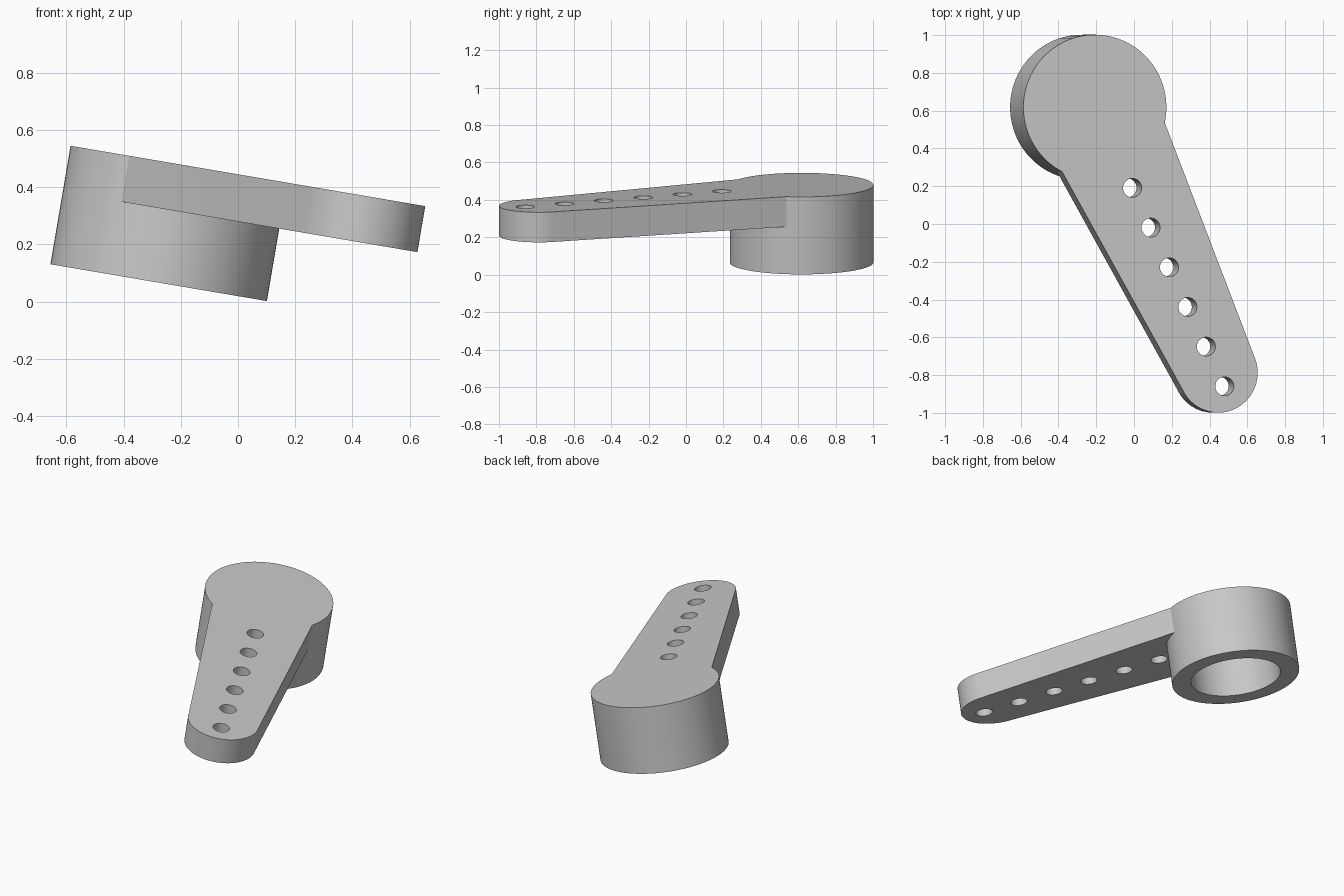
import bpy
import bmesh
import math
from mathutils import Matrix

default = bpy.data.objects.get("Cube")
if default:
    bpy.data.objects.remove(default, do_unlink=True)

# Dimensions in the lever's own frame: hub axis at the origin, top at z = 0, arm along +x
HUB_R, HUB_H, BORE_R = 0.384, 0.42, 0.27
ARM_T, TIP_X, TIP_R = 0.163, 1.553, 0.212
ROOT_X, ROOT_HALF = 0.243, 0.304
HOLE_R, HOLE_X, HOLE_STEP = 0.05, 0.472, 0.2322


def arc(cx, radius, start, end, steps):
    angles = [start + (end - start) * i / steps for i in range(steps + 1)]
    return [(cx + radius * math.cos(a), radius * math.sin(a)) for a in angles]


def prism(name, outline, top, bottom):
    """Extrude a closed outline between two heights."""
    bm = bmesh.new()
    base = bm.faces.new([bm.verts.new((x, y, bottom)) for x, y in outline])
    ext = bmesh.ops.extrude_face_region(bm, geom=[base])
    moved = [v for v in ext["geom"] if isinstance(v, bmesh.types.BMVert)]
    bmesh.ops.translate(bm, verts=moved, vec=(0, 0, top - bottom))
    bmesh.ops.recalc_face_normals(bm, faces=bm.faces)
    mesh = bpy.data.meshes.new(name)
    bm.to_mesh(mesh)
    bm.free()
    obj = bpy.data.objects.new(name, mesh)
    bpy.context.collection.objects.link(obj)
    return obj


def cylinder(name, cx, radius, top, bottom, sides):
    return prism(name, arc(cx, radius, 0, math.tau, sides)[:-1], top, bottom)


def combine(target, other, operation):
    """Apply a boolean and discard the helper."""
    mod = target.modifiers.new(operation.title(), "BOOLEAN")
    mod.operation, mod.solver, mod.object = operation, "EXACT", other
    bpy.context.view_layer.objects.active = target
    bpy.ops.object.modifier_apply(modifier=mod.name)
    bpy.data.objects.remove(other, do_unlink=True)


# Hub with the tapered, round-ended arm
lever = cylinder("lever_arm", 0, HUB_R, 0, -HUB_H, 96)
slope = (ROOT_HALF - TIP_R) / (TIP_X - ROOT_X)
root = ROOT_HALF + slope * ROOT_X / 2
outline = [(ROOT_X / 2, root)] + arc(TIP_X, TIP_R, math.pi / 2, -math.pi / 2, 40) + [(ROOT_X / 2, -root)]
combine(lever, prism("arm", outline, 0, -ARM_T), "UNION")

# Blind bore under the hub, and the row of holes through the arm
combine(lever, cylinder("bore_cutter", 0, BORE_R, -ARM_T, -HUB_H - 0.1, 80), "DIFFERENCE")
for i in range(6):
    x = HOLE_X + i * HOLE_STEP
    combine(lever, cylinder("hole_cutter", x, HOLE_R, 0.1, -ARM_T - 0.1, 32), "DIFFERENCE")

# Final pose: swing the arm to the front, then tilt it down to the left
lever.data.transform(
    Matrix.Translation((-0.207, 0.618, 0.48))
    @ Matrix.Rotation(math.radians(9.65), 4, "Y")
    @ Matrix.Rotation(math.radians(-64.76), 4, "Z"))

# Plain grey material
grey = bpy.data.materials.new("light grey")
grey.use_nodes = True
colour = (0.58, 0.58, 0.58, 1)
grey.diffuse_color = colour
grey.node_tree.nodes["Principled BSDF"].inputs["Base Color"].default_value = colour
lever.data.materials.clear()
lever.data.materials.append(grey)

bpy.ops.object.select_all(action="DESELECT")
lever.select_set(True)
bpy.context.view_layer.objects.active = lever
bpy.ops.object.shade_smooth_by_angle(angle=math.radians(30))
